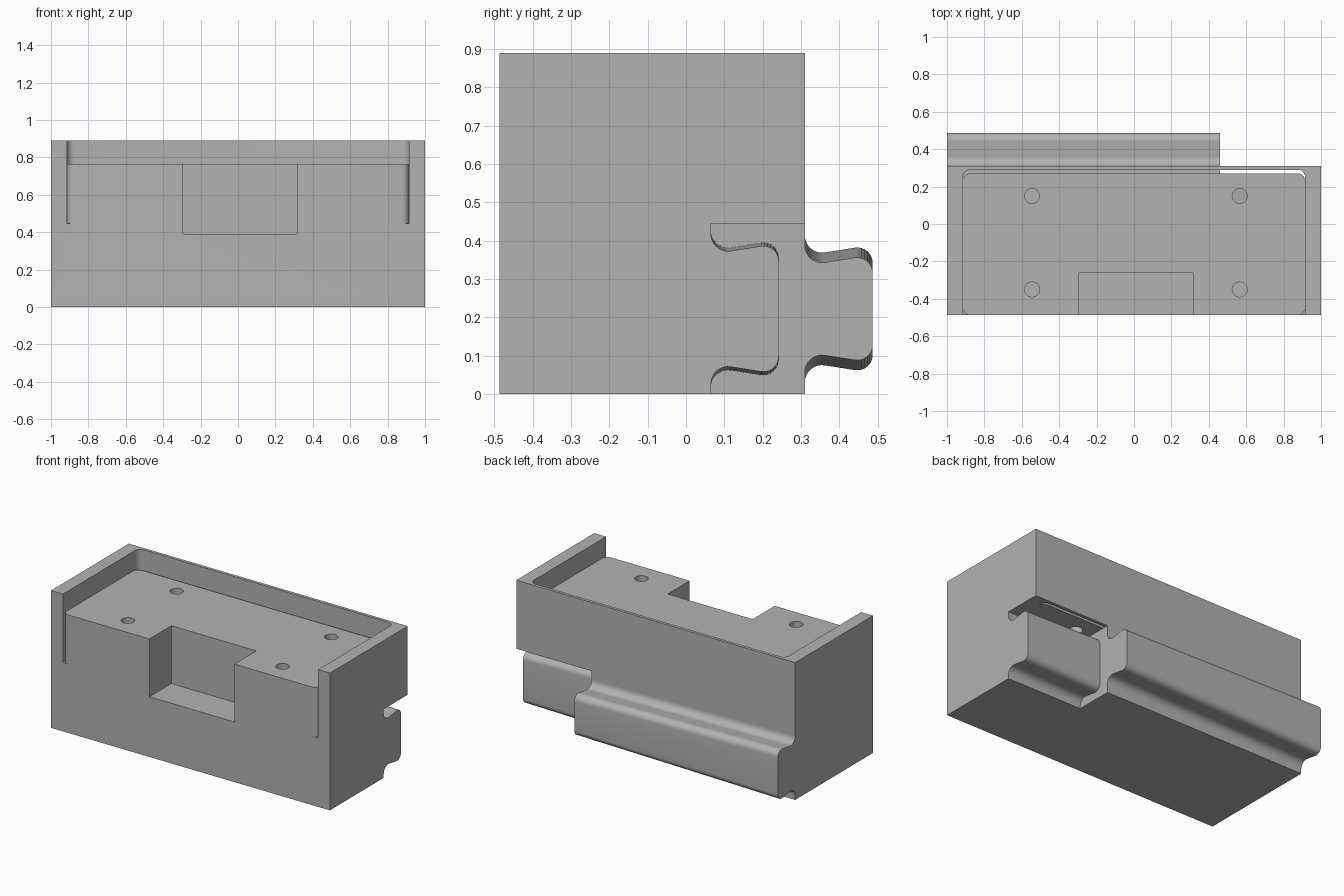
import bpy, bmesh, math
from mathutils import Vector

if "Cube" in bpy.data.objects:
    bpy.data.objects.remove(bpy.data.objects["Cube"], do_unlink=True)

grey = bpy.data.materials.new("plain_grey")
grey.use_nodes = True
COLOUR = (0.45, 0.45, 0.45, 1)
grey.diffuse_color = COLOUR
grey.node_tree.nodes["Principled BSDF"].inputs["Base Color"].default_value = COLOUR


def fillet(points, steps=8):
    """Round the corners of a polygon given as (u, v, radius)."""
    out = []
    for i, (u, v, r) in enumerate(points):
        p = Vector((u, v))
        if r == 0:
            out.append(p)
            continue
        a = (Vector(points[i - 1][:2]) - p).normalized()
        b = (Vector(points[(i + 1) % len(points)][:2]) - p).normalized()
        half = a.angle(b) / 2
        centre = p + (a + b).normalized() * r / math.sin(half)
        start = p + a * r / math.tan(half) - centre
        end = p + b * r / math.tan(half) - centre
        turn = start.angle_signed(end)
        for k in range(steps + 1):
            t = -turn * k / steps
            c, s = math.cos(t), math.sin(t)
            out.append(centre + Vector((c * start.x - s * start.y, s * start.x + c * start.y)))
    return out


def loft(name, ring_a, ring_b):
    """Solid between two matching rings of 3D points."""
    bm = bmesh.new()
    a = [bm.verts.new(p) for p in ring_a]
    b = [bm.verts.new(p) for p in ring_b]
    bm.faces.new(a)
    bm.faces.new(b)
    for i in range(len(a)):
        j = (i + 1) % len(a)
        bm.faces.new((a[i], a[j], b[j], b[i]))
    bmesh.ops.recalc_face_normals(bm, faces=bm.faces)
    mesh = bpy.data.meshes.new(name)
    bm.to_mesh(mesh)
    bm.free()
    mesh.materials.append(grey)
    obj = bpy.data.objects.new(name, mesh)
    bpy.context.collection.objects.link(obj)
    return obj


def upright(name, outline, z0, z1):
    return loft(name, [(p[0], p[1], z0) for p in outline], [(p[0], p[1], z1) for p in outline])


def box(name, x0, x1, y0, y1, z0, z1):
    return upright(name, [(x0, y0), (x1, y0), (x1, y1), (x0, y1)], z0, z1)


def activate(obj):
    bpy.ops.object.select_all(action='DESELECT')
    obj.select_set(True)
    bpy.context.view_layer.objects.active = obj


def cut(target, cutter):
    cutter.hide_render = True
    mod = target.modifiers.new("cut", 'BOOLEAN')
    mod.operation, mod.solver, mod.object = 'DIFFERENCE', 'EXACT', cutter
    activate(target)
    bpy.ops.object.modifier_apply(modifier=mod.name)
    bpy.data.objects.remove(cutter, do_unlink=True)


FRONT, BACK, TOP = -0.487, 0.31, 0.89
DECK, FLOOR = 0.765, 0.445      # deck height and slot bottom
WALL, STEP, R = 0.915, 0.46, 0.04

body = box("body", -1, 1, FRONT, BACK, 0, TOP)

# Open-fronted tray above the deck
tray = fillet([(-WALL, -0.7, 0), (WALL, -0.7, 0), (WALL, 0.29, R), (-WALL, 0.29, R)])
cut(body, upright("tray_cutter", tray, DECK, 1))

# Narrow slot behind the deck
outer = fillet([(-WALL, 0, 0), (-WALL, 0.29, R), (WALL, 0.29, R), (WALL, 0, 0)])[1:-1]
inner = fillet([(WALL, 0, 0), (WALL, 0.27, R), (-WALL, 0.27, R), (-WALL, 0, 0)])[1:-1]
cut(body, upright("slot_cutter", outer + inner, FLOOR, 0.8))

# Rounded front corners of the deck block
for side in (-1, 1):
    arc = fillet([(side * 0.5, FRONT, 0), (side * WALL, FRONT, R), (side * WALL, 0, 0)])[1:-1]
    sliver = arc + [Vector((side * WALL, -0.6)), Vector((arc[0].x, -0.6))]
    cut(body, upright("corner_cutter", sliver, FLOOR, 0.8))

# Front notch
cut(body, box("notch_cutter", -0.295, 0.315, -0.7, -0.262, 0.39, 0.8))

# Stepped-back rear corner, with the slot opening into it
cut(body, box("step_cutter", STEP, 1.2, 0.065, 0.5, -0.2, FLOOR))
cut(body, box("slot_opening_cutter", STEP, WALL - R, 0.27, 0.29, 0.4, 0.5))

# Screw holes
for x in (-0.545, 0.565):
    for y in (-0.35, 0.15):
        ring = [(x + R * math.cos(k * math.pi / 16), y + R * math.sin(k * math.pi / 16)) for k in range(32)]
        cut(body, upright("hole_cutter", ring, 0.4, 0.8))


# Tapered dovetail rails
def rail_ring(x, wall_y, half):
    mid, flare = 0.222, 0.028
    tip = wall_y + 0.177
    profile = fillet([
        (wall_y, mid + half + 0.08, 0), (wall_y, mid + half, 0.045),
        (tip, mid + half + flare, 0.04), (tip, mid - half - flare, 0.04),
        (wall_y, mid - half, 0.045), (wall_y, mid - half - 0.08, 0)])[1:-1]
    return [(x, p.x, p.y) for p in profile]


rails = [
    loft("long_rail", rail_ring(-1, BACK, 0.139), rail_ring(STEP, BACK, 0.113)),
    loft("short_rail", rail_ring(STEP, 0.065, 0.152), rail_ring(1, 0.065, 0.143)),
]

for obj in [body] + rails:
    activate(obj)
    bpy.ops.object.shade_smooth_by_angle(angle=math.radians(30))
